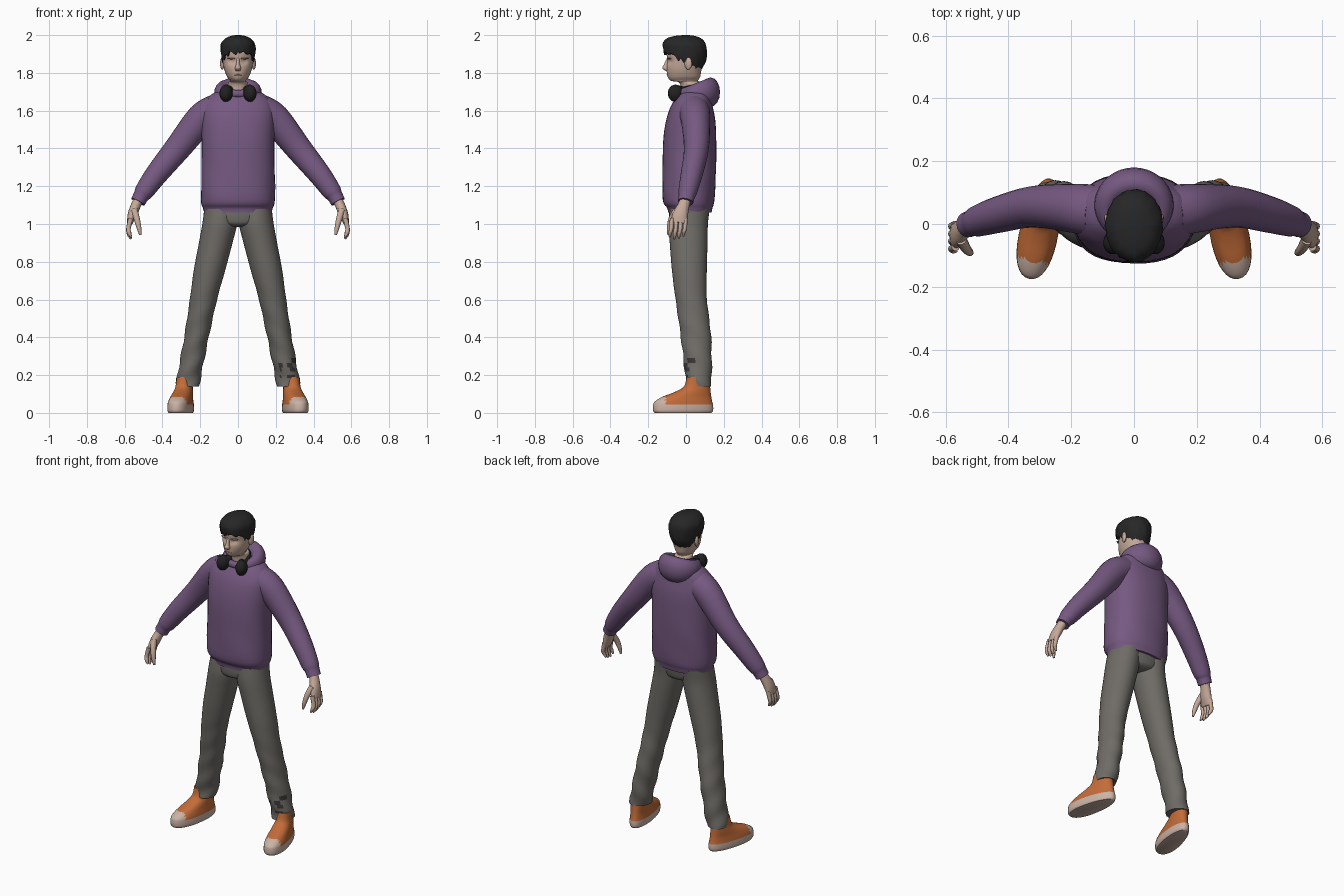
import bpy, bmesh, math, random
from mathutils import Vector

random.seed(4)
cube = bpy.data.objects.get("Cube")
if cube:
    bpy.data.objects.remove(cube, do_unlink=True)


def material(name, r, g, b):
    m = bpy.data.materials.new(name)
    m.use_nodes = True
    m.diffuse_color = (r, g, b, 1)
    node = m.node_tree.nodes["Principled BSDF"]
    node.inputs["Base Color"].default_value = (r, g, b, 1)
    node.inputs["Roughness"].default_value = 0.8
    return m


SKIN = material("skin", .56, .40, .32)
LIPS = material("skin_shadow", .42, .25, .20)
PURPLE = material("hoodie_purple", .18, .10, .22)
GREY = material("trouser_grey", .16, .15, .135)
SCUFF = material("trouser_scuff", .04, .038, .035)
ORANGE = material("shoe_orange", .55, .15, .04)
SOLE = material("sole_beige", .60, .45, .38)
HAIR = material("hair_black", .02, .02, .021)
BLACK = material("headphone_black", .016, .016, .017)


def smooth_rows(rows, steps):
    """Catmull-Rom interpolation through the rows."""
    out = []
    for i in range(len(rows) - 1):
        p0, p1, p2, p3 = (rows[min(max(i + k, 0), len(rows) - 1)] for k in (-1, 0, 1, 2))
        for s in range(steps):
            t = s / steps
            out.append([b + t / 2 * (c - a + t * (2 * a - 5 * b + 4 * c - d + t * (3 * (b - c) + d - a)))
                        for a, b, c, d in zip(p0, p1, p2, p3)])
    return out + [list(rows[-1])]


def finish(name, bm, mats, rule=None):
    bmesh.ops.recalc_face_normals(bm, faces=bm.faces)
    if rule:
        for f in bm.faces:
            f.material_index = rule(f.calc_center_median())
    mesh = bpy.data.meshes.new(name)
    bm.to_mesh(mesh)
    bm.free()
    for m in mats:
        mesh.materials.append(m)
    ob = bpy.data.objects.new(name, mesh)
    bpy.context.collection.objects.link(ob)
    bpy.ops.object.select_all(action='DESELECT')
    ob.select_set(True)
    bpy.context.view_layer.objects.active = ob
    bpy.ops.object.shade_smooth_by_angle(angle=math.radians(50))
    return ob


def loft(name, rows, *mats, n=28, steps=4, power=2, tilt=False, side=1,
         deform=None, rule=None, closed=False):
    """Skin rings given as (x, y, z, half width, half depth)."""
    rows = smooth_rows(rows, steps) if steps > 1 else rows
    bm = bmesh.new()
    rings = []
    for i, (x, y, z, rx, ry) in enumerate(rows):
        c = Vector((x, y, z))
        t = Vector((0, 0, 1))
        if tilt:
            t = Vector(rows[min(i + 1, len(rows) - 1)][:3]) - Vector(rows[max(i - 1, 0)][:3])
            t.normalize()
        u = Vector((0, 1, 0)).cross(t).normalized()
        v = t.cross(u)
        ring = []
        for k in range(n):
            a = math.tau * k / n
            ca, sa = math.cos(a), math.sin(a)
            px = math.copysign(abs(ca) ** (2 / power), ca) * rx
            py = math.copysign(abs(sa) ** (2 / power), sa) * ry
            p = c + u * px + v * py
            if deform:
                p = deform(p, a)
            ring.append(bm.verts.new((p.x * side, p.y, p.z)))
        rings.append(ring)
    for r, s in zip(rings, rings[1:]):
        for k in range(n):
            j = (k + 1) % n
            bm.faces.new((r[k], r[j], s[j], s[k]))
    bm.faces.new(rings[0])
    bm.faces.new(rings[-1])
    return finish(name, bm, mats, rule)


def ball(name, mat, loc, size, turn=0):
    bm = bmesh.new()
    bmesh.ops.create_uvsphere(bm, u_segments=20, v_segments=12, radius=1)
    bmesh.ops.scale(bm, vec=size, verts=bm.verts)
    ob = finish(name, bm, [mat])
    ob.location = loc
    ob.rotation_euler.z = turn
    return ob


# Hoodie body with soft folds above the hem
def hoodie_folds(p, a):
    fade = max(0, 1 - abs(p.z - 1.2) / .2)
    k = 1 + .012 * fade * math.sin(5 * a + 22 * p.z)
    return Vector((p.x * k, p.y * k, p.z))


loft("hoodie_body", [(0, .02, 1.06, .178, .115), (0, .02, 1.085, .185, .12),
                     (0, .013, 1.13, .196, .137), (0, .018, 1.3, .193, .142),
                     (0, .02, 1.45, .193, .14), (0, .025, 1.55, .196, .13),
                     (0, .03, 1.62, .19, .112), (0, .04, 1.67, .16, .092),
                     (0, .045, 1.7, .115, .075), (0, .045, 1.72, .07, .06)],
     PURPLE, n=40, power=2.3, deform=hoodie_folds)

# Hood lying around the neck, thick at the back
bm = bmesh.new()
rings = []
for i in range(40):
    a = math.tau * i / 40
    back = (1 + math.cos(a)) / 2
    ring = []
    for k in range(16):
        b = math.tau * k / 16
        rad = .085 + (.018 + .032 * back) * math.cos(b)
        z = 1.69 + .008 * back + (.02 + .058 * back) * math.sin(b)
        ring.append(bm.verts.new((rad * math.sin(a) * 1.05, .045 + rad * math.cos(a), z)))
    rings.append(ring)
for i in range(40):
    r, s = rings[i], rings[(i + 1) % 40]
    for k in range(16):
        j = (k + 1) % 16
        bm.faces.new((r[k], r[j], s[j], s[k]))
finish("hood", bm, [PURPLE])


# Trousers
def leg_folds(p, a):
    fade = max(0, 1 - p.z / .75)
    return p + Vector((math.cos(a), math.sin(a), 0)) * .005 * fade * math.sin(45 * p.z + 2 * a)


def scuffed(c):
    spot = math.sin(95 * c.x) + math.sin(110 * c.z + 60 * c.y)
    return int(.19 < c.z < .28 and c.x > .22 and c.y < .05 and spot > .4)


loft("trouser_seat", [(0, .015, .985, .05, .06), (0, .013, 1.0, .13, .095),
                      (0, .015, 1.04, .178, .105), (0, .02, 1.1, .178, .108)], GREY)

# Shoes: beige sole and toe cap, orange upper
def shoe_shape(p, a):
    return Vector((p.x * (.92 - .7 * p.y), p.y, p.z))


def shoe_rule(c):
    return int(c.z < .043 or (c.y < -.105 and c.z < .1))


for side, word in ((1, "left"), (-1, "right")):
    loft(word + "_trouser_leg",
         [(.268, .066, .14, .06, .067), (.258, .066, .2, .063, .07),
          (.22, .053, .4, .065, .08), (.183, .028, .6, .072, .083),
          (.152, .018, .75, .083, .092), (.118, .014, .9, .089, .1),
          (.097, .012, 1.0, .092, .104), (.09, .02, 1.08, .088, .105)],
         GREY, SCUFF, n=36, steps=8, side=side, deform=leg_folds,
         rule=scuffed if side == 1 else None)

    shoe = loft(word + "_shoe",
                [(0, 0, 0, .06, .154), (0, 0, .012, .066, .162), (0, 0, .04, .066, .162),
                 (0, .002, .06, .063, .155), (0, .02, .085, .058, .132),
                 (0, .053, .112, .054, .095), (0, .075, .14, .05, .07), (0, .08, .19, .046, .06)],
                ORANGE, SOLE, n=36, power=2.2, deform=shoe_shape, rule=shoe_rule)
    shoe.location = (side * .3, -.015, 0)
    shoe.rotation_euler.z = side * math.radians(12)

    # Sleeve, then a ribbed-in cuff
    loft(word + "_sleeve",
         [(.12, .04, 1.6, .085, .085), (.195, .05, 1.555, .082, .078),
          (.32, .055, 1.4, .07, .066), (.43, .03, 1.265, .06, .058),
          (.495, .01, 1.175, .051, .05), (.513, .004, 1.148, .042, .043),
          (.53, -.002, 1.117, .04, .041)], PURPLE, n=24, tilt=True, side=side)

    # Hand with curled fingers
    loft(word + "_palm",
         [(.515, .003, 1.15, .026, .029), (.54, -.012, 1.1, .026, .031),
          (.559, -.03, 1.05, .025, .041), (.573, -.038, 1.005, .015, .042)],
         SKIN, n=16, tilt=True, side=side)
    for i in range(4):
        y = -.074 + .024 * i
        drop = .01 * abs(i - 1.3)
        loft(f"{word}_finger_{i + 1}",
             [(.568, y, 1.03, .013, .012), (.58, y - .004, .975, .012, .011),
              (.576, y - .01, .94 + drop, .011, .01), (.566, y - .012, .918 + drop, .005, .005)],
             SKIN, n=10, steps=3, tilt=True, side=side)
    loft(word + "_thumb",
         [(.55, -.05, 1.075, .018, .018), (.535, -.078, 1.025, .016, .016),
          (.523, -.09, .975, .012, .012), (.517, -.093, .942, .006, .006)],
         SKIN, n=10, steps=3, tilt=True, side=side)

    # Ear, brow and headphone cup
    ball(word + "_ear", SKIN, (side * .083, .012, 1.85), (.011, .02, .033), side * -.3)
    ball(word + "_brow", LIPS, (side * .036, -.09, 1.876), (.022, .009, .004), side * .35)
    ball(word + "_headphone_cup", BLACK, (side * .063, -.055, 1.692), (.034, .042, .046), side * .3)
    ball(word + "_cup_pad", BLACK, (side * .048, -.035, 1.695), (.024, .034, .038), side * .3)


# Head and neck with sunken eye sockets
def face_shape(p, a):
    if p.y < -.03:
        d = ((abs(p.x) - .034) / .018) ** 2 + ((p.z - 1.86) / .013) ** 2
        p.y += .012 * math.exp(-d)
    return p


loft("head", [(0, .03, 1.67, .056, .055), (0, .022, 1.745, .052, .055),
              (0, -.008, 1.758, .042, .072), (0, -.011, 1.78, .058, .086),
              (0, -.01, 1.82, .073, .093), (0, 0, 1.87, .081, .1),
              (0, 0, 1.92, .083, .102), (0, 0, 1.965, .058, .075), (0, 0, 1.985, .02, .02)],
     SKIN, n=48, steps=6, deform=face_shape)
loft("nose", [(0, -.095, 1.878, .007, .006), (0, -.102, 1.845, .01, .015),
              (0, -.107, 1.825, .016, .019), (0, -.098, 1.81, .012, .01)], SKIN, n=14)
ball("mouth", LIPS, (0, -.093, 1.79), (.022, .009, .005))


# Hair with a jagged fringe and a tapered nape
jag = [random.uniform(-.016, .016) for _ in range(48)]


def hair_shape(p, a):
    i = round(a / math.tau * 48) % 48
    s = math.sin(a)
    rim = 1.9 if s < -.5 else 1.868 if s < .05 else 1.868 - .07 * min(1, s * 1.2)
    k = 1 + jag[i] * 2.2 * math.sin(p.z * 40 + i)
    return Vector((p.x * k, p.y * k, max(p.z, rim + jag[i])))


loft("hair", [(0, .015, 1.785, .05, .045), (0, .0, 1.83, .074, .088),
              (0, -.002, 1.87, .086, .108), (0, -.004, 1.92, .092, .115),
              (0, -.008, 1.955, .088, .112), (0, -.01, 1.982, .066, .09),
              (0, -.006, 1.996, .035, .05), (0, 0, 2.0, .01, .012)],
     HAIR, n=48, steps=5, deform=hair_shape)

# Headphone band behind the neck
band = []
for i in range(13):
    a = math.pi * i / 12
    band.append((.068 * math.cos(a), -.045 + .125 * math.sin(a), 1.71 + .03 * math.sin(a)))
curve = bpy.data.curves.new("headphone_band", 'CURVE')
curve.dimensions = '3D'
curve.bevel_depth = .009
spline = curve.splines.new('POLY')
spline.points.add(len(band) - 1)
for point, co in zip(spline.points, band):
    point.co = (*co, 1)
curve.materials.append(BLACK)
bpy.context.collection.objects.link(bpy.data.objects.new("headphone_band", curve))
